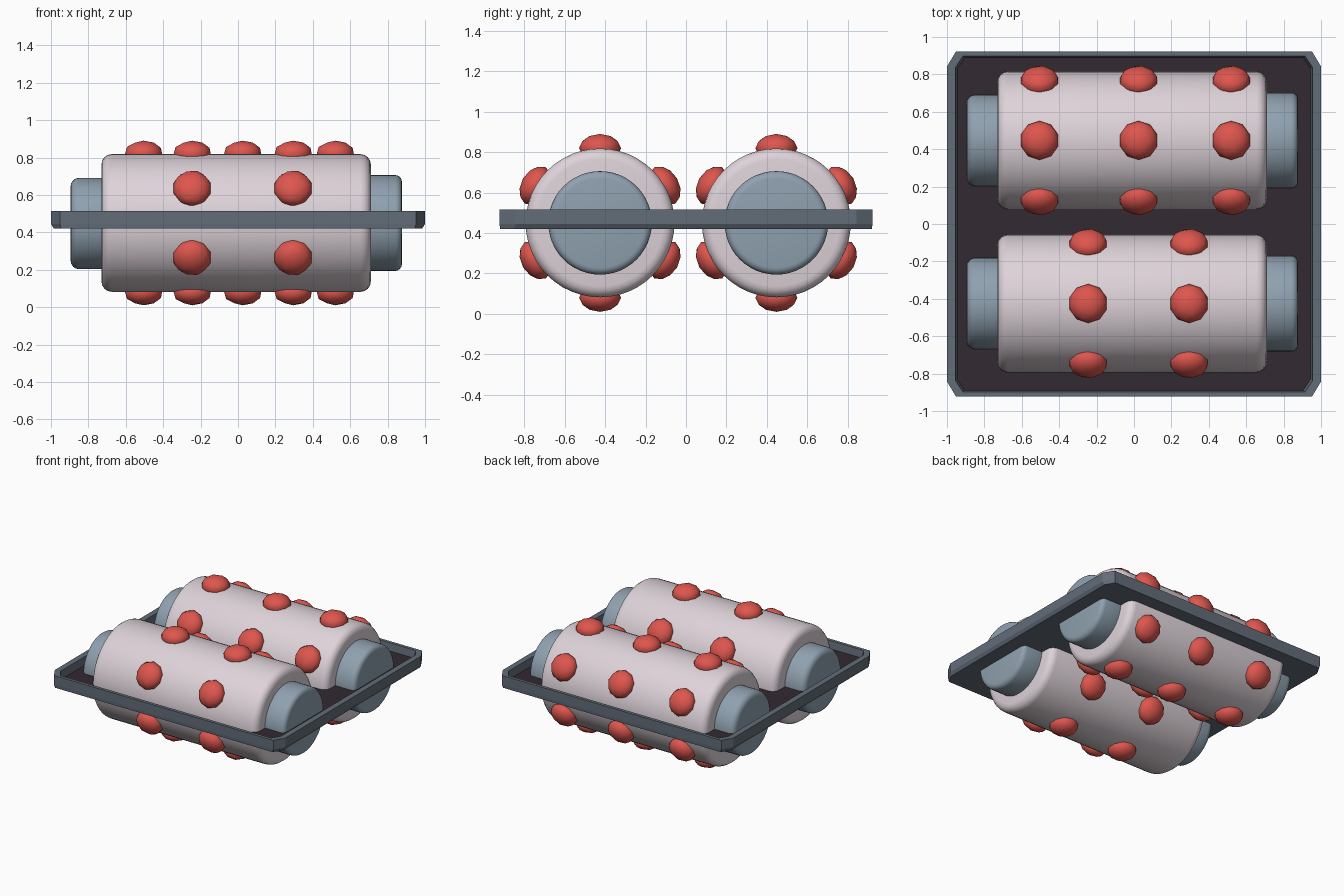
import bpy, bmesh, math
from mathutils import Matrix

if "Cube" in bpy.data.objects:
    bpy.data.objects.remove(bpy.data.objects["Cube"])


def material(name, rgb):
    lin = [(c / 255 / 12.92) if c < 10 else ((c / 255 + 0.055) / 1.055) ** 2.4 for c in rgb]
    m = bpy.data.materials.new(name)
    m.diffuse_color = (*lin, 1)
    m.use_nodes = True
    m.node_tree.nodes["Principled BSDF"].inputs["Base Color"].default_value = m.diffuse_color
    return m


PINK = material("pale pink", (222, 211, 217))
BLUE = material("blue grey", (143, 161, 175))
SLATE = material("slate", (98, 109, 121))
DARK = material("dark plum", (50, 41, 49))
RED = material("red", (222, 86, 78))


def finish(bm, name, mats, smooth_angle=None):
    bmesh.ops.recalc_face_normals(bm, faces=bm.faces)
    me = bpy.data.meshes.new(name)
    bm.to_mesh(me)
    bm.free()
    ob = bpy.data.objects.new(name, me)
    bpy.context.collection.objects.link(ob)
    for m in mats:
        me.materials.append(m)
    if smooth_angle:
        bpy.ops.object.select_all(action='DESELECT')
        ob.select_set(True)
        bpy.context.view_layer.objects.active = ob
        bpy.ops.object.shade_smooth_by_angle(angle=math.radians(smooth_angle))
    return ob


def bridge(bm, a, b):
    n = len(a)
    return [bm.faces.new((a[i], a[(i + 1) % n], b[(i + 1) % n], b[i])) for i in range(n)]


def drum(name, x0, x1, y, z, r, round_r, mat, sides=48):
    """Cylinder along x with rounded end edges."""
    arc = [math.radians(a) for a in (0, 22.5, 45, 67.5, 90)]
    prof = [(x0 + round_r * (1 - math.sin(a)), r - round_r * (1 - math.cos(a))) for a in reversed(arc)]
    prof += [(x1 - round_r * (1 - math.sin(a)), r - round_r * (1 - math.cos(a))) for a in arc]
    bm = bmesh.new()
    rings = [[bm.verts.new((px, y + pr * math.cos(t), z + pr * math.sin(t)))
              for t in (2 * math.pi * i / sides for i in range(sides))] for px, pr in prof]
    for a, b in zip(rings, rings[1:]):
        bridge(bm, a, b)
    bm.faces.new(rings[0])
    bm.faces.new(rings[-1])
    return finish(bm, name, [mat], 35)


def bumps(name, xs, y, z):
    """Flattened domes, six around the drum at each x."""
    bm = bmesh.new()
    for x in xs:
        for k in range(6):
            m = (Matrix.Translation((x, y, z)) @ Matrix.Rotation(math.radians(60 * k), 4, 'X')
                 @ Matrix.Translation((0, 0, 0.37)) @ Matrix.Diagonal((0.104, 0.104, 0.07, 1)))
            bmesh.ops.create_icosphere(bm, subdivisions=2, radius=1, matrix=m)
    return finish(bm, name, [RED], 60)


# Shallow tray with clipped corners and a dark floor
def octagon(bm, hx, hy, cx, cy, z):
    pts = [(hx, -hy + cy), (hx, hy - cy), (hx - cx, hy), (-hx + cx, hy),
           (-hx, hy - cy), (-hx, -hy + cy), (-hx + cx, -hy), (hx - cx, -hy)]
    return [bm.verts.new((px, py, z)) for px, py in pts]


bm = bmesh.new()
loops = [octagon(bm, 0.985, 0.92, 0.04, 0.07, 0.42),
         octagon(bm, 1.0, 0.922, 0.048, 0.08, 0.445),
         octagon(bm, 1.0, 0.922, 0.048, 0.08, 0.515),
         octagon(bm, 0.955, 0.897, 0.04, 0.06, 0.515),
         octagon(bm, 0.945, 0.89, 0.04, 0.06, 0.455)]
for a, b in zip(loops, loops[1:]):
    bridge(bm, a, b)
bm.faces.new(loops[0])
bm.faces.new(loops[-1]).material_index = 1
finish(bm, "tray", [SLATE, DARK])

# Two studded rollers with their end hubs
for side, y, xs in (("front", -0.425, (-0.245, 0.295)), ("back", 0.447, (-0.505, 0.025, 0.52))):
    drum(side + "_roller", -0.73, 0.71, y, 0.45, 0.368, 0.055, PINK)
    drum(side + "_left_hub", -0.895, -0.65, y, 0.447, 0.244, 0.045, BLUE)
    drum(side + "_right_hub", 0.65, 0.876, y, 0.45, 0.256, 0.035, BLUE)
    bumps(side + "_studs", xs, y, 0.45)
